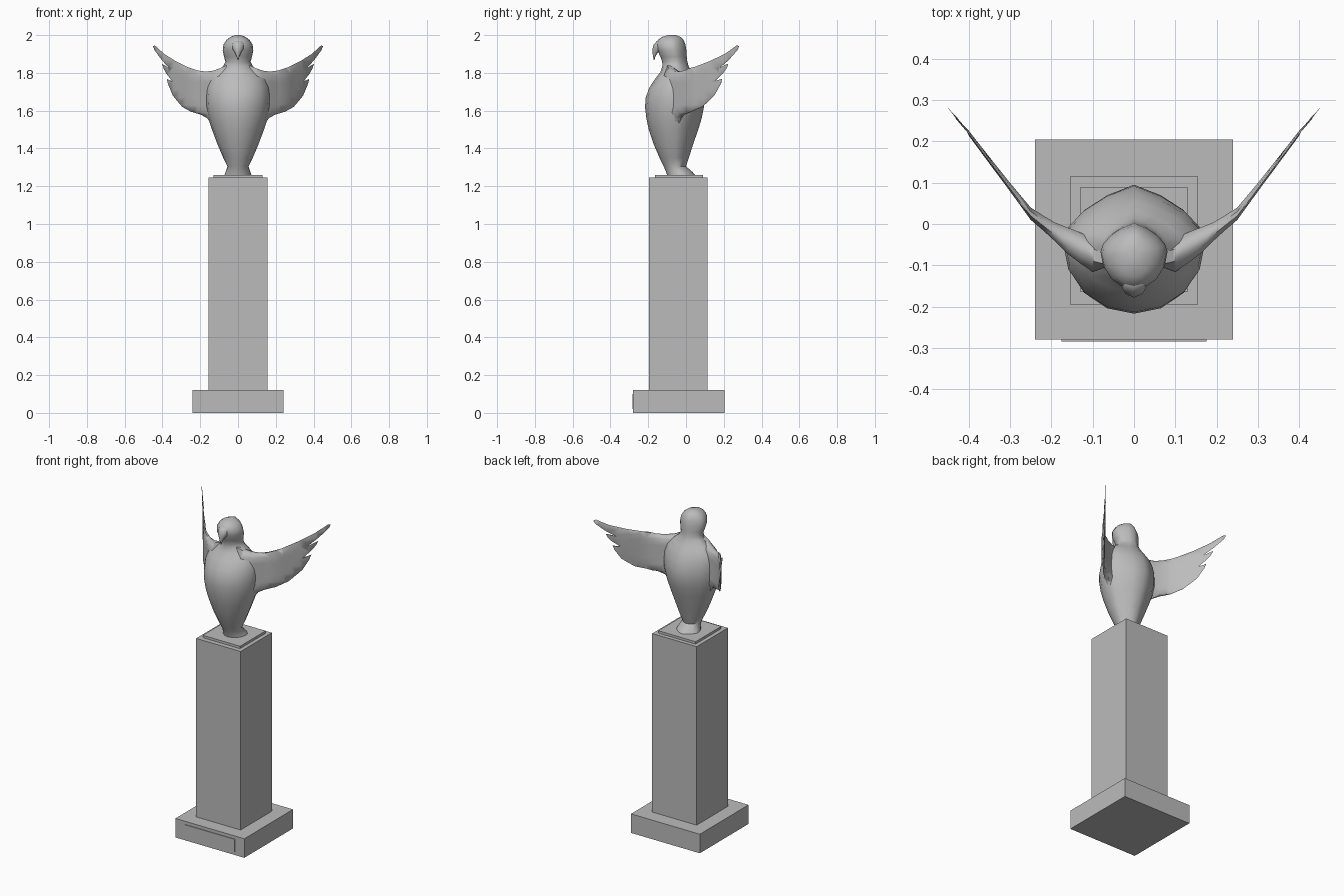
import bpy, bmesh, math
from mathutils import Vector

cube = bpy.data.objects.get("Cube")
if cube:
    bpy.data.objects.remove(cube, do_unlink=True)

stone = bpy.data.materials.new("grey_stone")
stone.use_nodes = True
GREY = (0.5, 0.5, 0.5, 1)
stone.diffuse_color = GREY
stone.node_tree.nodes["Principled BSDF"].inputs["Base Color"].default_value = GREY


def finish(bm, name, smooth=None):
    bmesh.ops.recalc_face_normals(bm, faces=bm.faces)
    mesh = bpy.data.meshes.new(name)
    bm.to_mesh(mesh)
    bm.free()
    mesh.materials.append(stone)
    ob = bpy.data.objects.new(name, mesh)
    bpy.context.collection.objects.link(ob)
    if smooth:
        bpy.ops.object.select_all(action='DESELECT')
        ob.select_set(True)
        bpy.context.view_layer.objects.active = ob
        bpy.ops.object.shade_smooth_by_angle(angle=math.radians(smooth))
    return ob


def block(name, half_x, y0, y1, z0, z1):
    bm = bmesh.new()
    bmesh.ops.create_cube(bm, size=1)
    for v in bm.verts:
        v.co = (v.co.x * 2 * half_x, y0 + (v.co.y + .5) * (y1 - y0), z0 + (v.co.z + .5) * (z1 - z0))
    return finish(bm, name)


def interp(table, x):
    """Piecewise linear lookup in (x, value) pairs."""
    if x <= table[0][0]:
        return table[0][1]
    for (a, fa), (b, fb) in zip(table, table[1:]):
        if x <= b:
            return fa + (fb - fa) * (x - a) / (b - a)
    return table[-1][1]


def loft(name, rows, sides=16, ridge=0.0):
    """Stack rings given as (z, half width, front y, back y)."""
    bm = bmesh.new()
    rings = []
    for z, w, front, back in rows:
        mid = front * .45 + back * .55
        ring = []
        for i in range(sides):
            a = 2 * math.pi * i / sides
            s, c = math.sin(a), math.cos(a)
            depth = mid - front
            if c < 0:
                # pull the back towards a soft central ridge
                depth = back - mid
                c = -((1 - ridge) * -c + ridge * (1 - abs(s)))
            ring.append(bm.verts.new((w * s, mid - depth * c, z)))
        rings.append(ring)
    for lo, hi in zip(rings, rings[1:]):
        for i in range(sides):
            j = (i + 1) % sides
            bm.faces.new((lo[i], lo[j], hi[j], hi[i]))
    bm.faces.new(rings[0][::-1])
    bm.faces.new(rings[-1])
    return finish(bm, name, 60)


# Pedestal
block("plinth", .24, -.28, .205, 0, .12)
block("plinth_plaque", .175, -.284, -.278, .02, .1)
block("column", .155, -.195, .115, .12, 1.245)
block("column_cap", .13, -.165, .09, 1.245, 1.26)

# Bird body, neck and head in one loft
loft("bird_body", [
    (1.258, .072, -.10, .05), (1.275, .066, -.105, .035), (1.305, .056, -.118, .0),
    (1.35, .078, -.14, .015), (1.42, .108, -.17, .037), (1.5, .138, -.197, .065),
    (1.56, .158, -.21, .083), (1.62, .17, -.217, .095), (1.67, .172, -.213, .092),
    (1.72, .168, -.195, .08), (1.77, .15, -.163, .055), (1.805, .115, -.135, .03),
    (1.835, .078, -.125, .014), (1.86, .067, -.126, .007), (1.885, .074, -.135, .004),
    (1.92, .081, -.152, .002), (1.95, .077, -.158, -.003), (1.975, .061, -.148, -.013),
    (1.99, .041, -.128, -.028), (2.0, .015, -.095, -.055)], ridge=.35)

# Hooked beak
loft("beak", [
    (1.97, .03, -.153, -.11), (1.95, .036, -.171, -.11), (1.925, .028, -.178, -.125),
    (1.905, .015, -.177, -.15), (1.885, .007, -.174, -.163), (1.868, .002, -.171, -.167)], 8)

# Wing outline (x, z): leading edge, three feather tips, trailing edge
OUTLINE = [(.06, 1.84), (.095, 1.825), (.13, 1.812), (.17, 1.807), (.21, 1.812), (.27, 1.832),
           (.33, 1.862), (.39, 1.9), (.44, 1.945), (.45, 1.942), (.442, 1.92),
           (.405, 1.87), (.365, 1.825), (.385, 1.838), (.402, 1.848), (.395, 1.825),
           (.38, 1.797), (.35, 1.758), (.365, 1.762), (.377, 1.768), (.37, 1.74),
           (.345, 1.68), (.325, 1.655), (.295, 1.62), (.25, 1.595), (.2, 1.58), (.165, 1.562),
           (.12, 1.5), (.06, 1.5)]
SWEEP = [(.06, -.085), (.1, -.075), (.17, -.035), (.25, .025), (.33, .128), (.4, .22), (.45, .281)]
THICK = [(.06, .045), (.15, .035), (.2, .02), (.3, .01), (.4, .006), (.45, .002)]


def wing(name, side):
    bm = bmesh.new()
    bm.faces.new([bm.verts.new((x, 0, z)) for x, z in OUTLINE])
    cuts = [(Vector((.1 + .03 * i, 0, 0)), Vector((1, 0, 0))) for i in range(12)]
    cuts += [(Vector((0, 0, 1.55 + .04 * i)), Vector((0, 0, 1))) for i in range(10)]
    for point, normal in cuts:
        bmesh.ops.bisect_plane(bm, geom=bm.verts[:] + bm.edges[:] + bm.faces[:],
                               plane_co=point, plane_no=normal, dist=1e-4)
    rim = {v for v in bm.verts if v.is_boundary}
    depth = {v: interp(THICK, v.co.x) * (.35 if v in rim else 1) for v in bm.verts}
    front = list(bm.verts)
    faces = list(bm.faces)
    edges = [e for e in bm.edges if e.is_boundary]
    back = {}
    for v in front:
        x, _, z = v.co
        y = interp(SWEEP, x)
        back[v] = bm.verts.new((x * side, y + depth[v], z))
        v.co = (x * side, y - depth[v], z)
    for f in faces:
        bm.faces.new([back[v] for v in reversed(f.verts)])
    for e in edges:
        a, b = e.verts
        bm.faces.new((a, b, back[b], back[a]))
    return finish(bm, name, 60)


wing("left_wing", 1)
wing("right_wing", -1)
